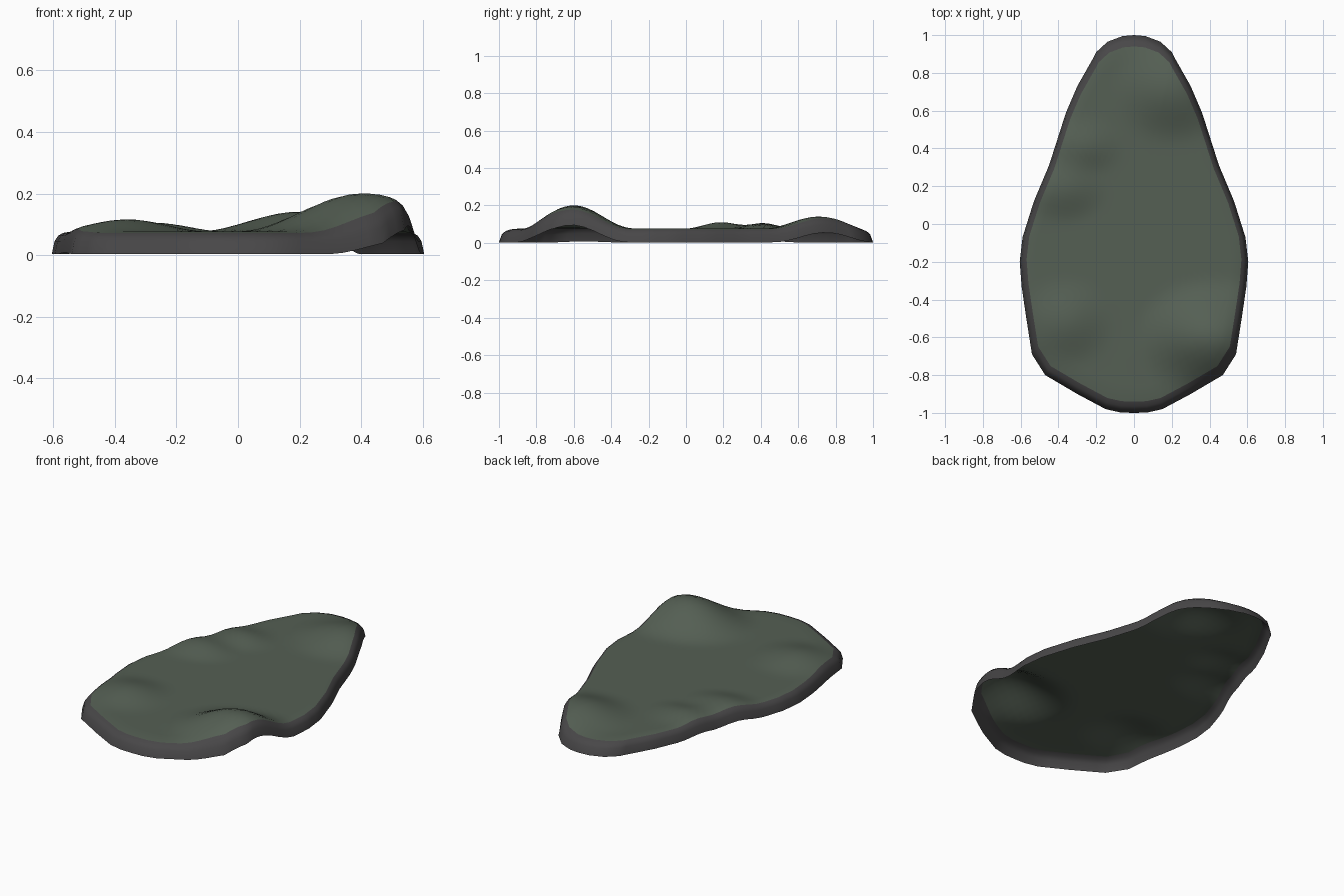
import bpy, bmesh, math

if "Cube" in bpy.data.objects:
    bpy.data.objects.remove(bpy.data.objects["Cube"])

# Right half of the plan outline, back to front
HALF = [(0, 1.0), (.06, .995), (.14, .965), (.2, .91), (.215, .88), (.3, .73), (.36, .59),
        (.45, .31), (.53, .12), (.59, -.07), (.605, -.2), (.595, -.33), (.57, -.5),
        (.54, -.69), (.47, -.8), (.3, -.9), (.15, -.98), (.07, -.998), (0, -1.0)]
# Rolling bumps: centre x, centre y, radius x, radius y, height
BUMPS = [(.41, -.6, .42, .32, .125), (.2, .71, .34, .3, .065), (-.36, -.52, .27, .25, .04),
         (-.38, .19, .26, .2, .035), (-.28, .41, .25, .17, .03)]


def lift(x, y):
    z = 0
    for cx, cy, rx, ry, h in BUMPS:
        d = math.hypot((x - cx) / rx, (y - cy) / ry)
        if d < 1:
            z += h * .5 * (1 + math.cos(math.pi * d))
    return z


def material(name, col):
    m = bpy.data.materials.new(name)
    m.diffuse_color = (*col, 1)
    m.use_nodes = True
    m.node_tree.nodes["Principled BSDF"].inputs["Base Color"].default_value = m.diffuse_color
    return m


def rings_object(name, rings, mat, cap=False):
    """Open sheet lofted through scaled copies of the outline."""
    bm = bmesh.new()
    rows = [[bm.verts.new((x * s, y * s, z + lift(x * s, y * s))) for x, y in OUTLINE]
            for s, z in rings]
    n = len(OUTLINE)
    for a, b in zip(rows, rows[1:]):
        for i in range(n):
            j = (i + 1) % n
            bm.faces.new((a[j], a[i], b[i], b[j]))
    if cap:
        c = bm.verts.new((0, 0, rings[-1][1]))
        for i in range(n):
            bm.faces.new((rows[-1][(i + 1) % n], rows[-1][i], c))
    me = bpy.data.meshes.new(name)
    bm.to_mesh(me)
    bm.free()
    me.materials.append(mat)
    ob = bpy.data.objects.new(name, me)
    bpy.context.collection.objects.link(ob)
    bpy.context.view_layer.objects.active = ob
    ob.select_set(True)
    bpy.ops.object.shade_smooth_by_angle(angle=math.radians(35))
    ob.select_set(False)


# Full outline, mirrored and subdivided
full = HALF + [(-x, y) for x, y in HALF[-2:0:-1]]
OUTLINE = []
for (x0, y0), (x1, y1) in zip(full, full[1:] + full[:1]):
    k = max(1, round(math.hypot(x1 - x0, y1 - y0) / .05))
    OUTLINE += [(x0 + (x1 - x0) * i / k, y0 + (y1 - y0) * i / k) for i in range(k)]

# Stone rim: leaning side wall, open underneath
rings_object("stone_rim", [(1, .003), (.985, .045), (.965, .063), (.94, .072)],
             material("rim_grey", (.065, .063, .065)))
# Mossy top sheet
rings_object("ground_top", [(.94, .072)] + [(.9 - .045 * i, .076) for i in range(20)],
             material("moss_green", (.09, .115, .088)), cap=True)
